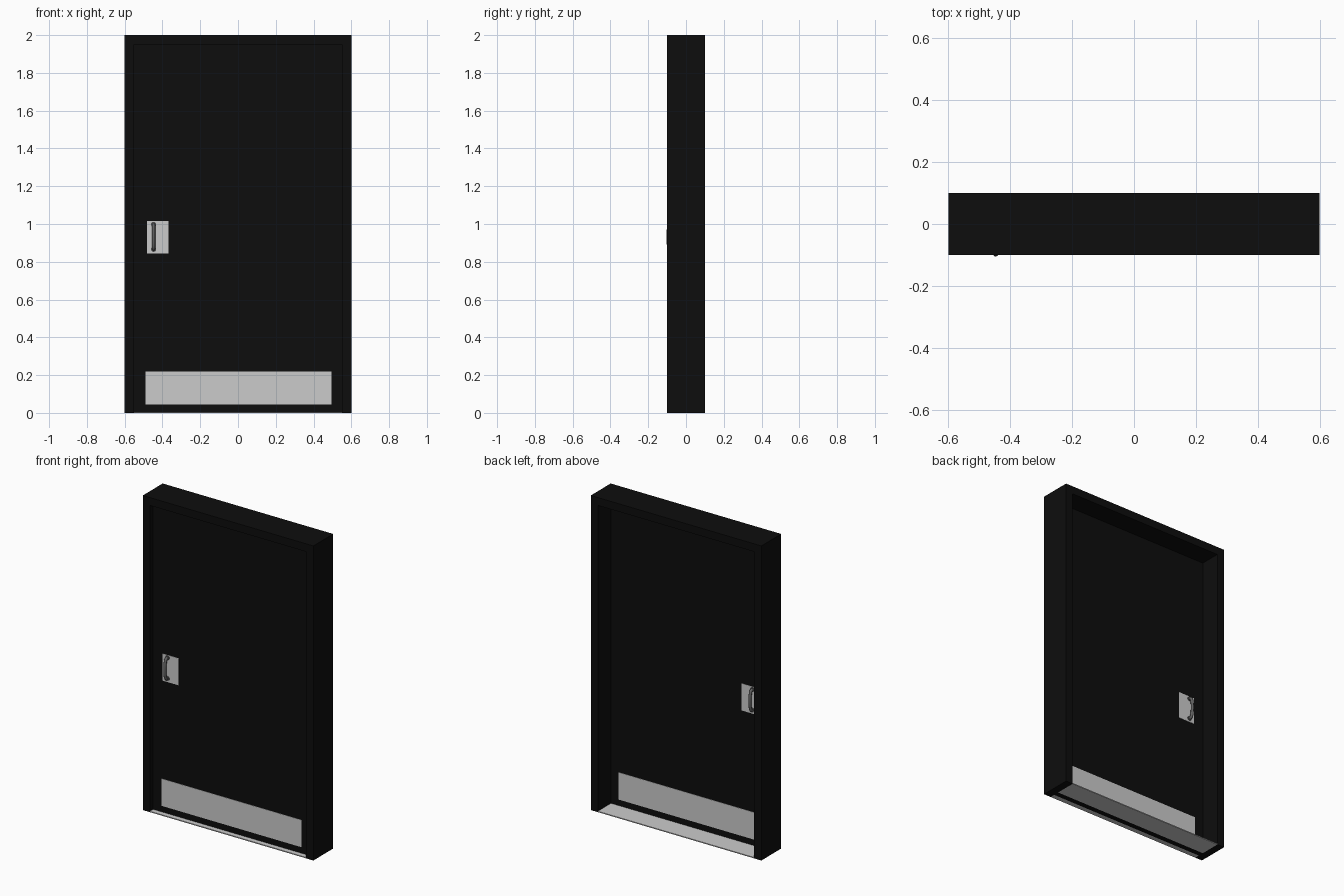
import bpy, bmesh, math
from mathutils import Vector, Matrix

if "Cube" in bpy.data.objects:
    bpy.data.objects.remove(bpy.data.objects["Cube"])


def material(name, v):
    m = bpy.data.materials.new(name)
    m.diffuse_color = (v, v, v, 1)
    m.use_nodes = True
    m.node_tree.nodes["Principled BSDF"].inputs["Base Color"].default_value = m.diffuse_color
    return m


BLACK = material("black_paint", 0.004)
DARK = material("dark_metal", 0.12)
DOOR_Y = -0.05  # mid plane of the door leaf


def finish(name, bm, mat=None):
    me = bpy.data.meshes.new(name)
    bmesh.ops.recalc_face_normals(bm, faces=bm.faces)
    bm.to_mesh(me)
    bm.free()
    ob = bpy.data.objects.new(name, me)
    bpy.context.collection.objects.link(ob)
    if mat:
        me.materials.append(mat)
    return ob


def box(name, x, y, z, mat=None):
    bm = bmesh.new()
    size = [b - a for a, b in (x, y, z)]
    mid = [(a + b) / 2 for a, b in (x, y, z)]
    bmesh.ops.create_cube(bm, size=1, matrix=Matrix.Translation(mid) @ Matrix.Diagonal((*size, 1)))
    return finish(name, bm, mat)


# Frame: an upside-down U profile extruded through the wall depth
bm = bmesh.new()
outline = [(-.6, 0), (-.6, 2), (.6, 2), (.6, 0), (.55, 0), (.55, 1.95), (-.55, 1.95), (-.55, 0)]
face = bm.faces.new([bm.verts.new((x, -.1, z)) for x, z in outline])
ext = bmesh.ops.extrude_face_region(bm, geom=[face])
bmesh.ops.translate(bm, vec=(0, .2, 0), verts=[v for v in ext["geom"] if isinstance(v, bmesh.types.BMVert)])
finish("door_frame", bm, BLACK)

# Door leaf, with threshold strips either side of it
box("door_leaf", (-.55, .55), (-.068, -.032), (0, 1.95), BLACK)
box("threshold_front", (-.55, .55), (-.1, -.068), (0, .006))
box("threshold_back", (-.55, .55), (-.032, .1), (0, .006))


def pull_handle(name, side):
    surface = DOOR_Y + side * .02
    hx, z0, z1 = -.447, .866, .998
    # Bowed bar swept along a rounded path
    cu = bpy.data.curves.new(name, 'CURVE')
    cu.dimensions = '3D'
    cu.bevel_depth = .009
    cu.bevel_resolution = 3
    cu.use_fill_caps = True
    sp = cu.splines.new('POLY')
    n = 16
    sp.points.add(n)
    for i, p in enumerate(sp.points):
        a = math.pi * i / n
        out = .026 * math.sin(a) ** .5 if 0 < i < n else 0
        z = (z0 + z1) / 2 - (z1 - z0) / 2 * math.cos(a)
        p.co = (hx, surface + side * out, z, 1)
    ob = bpy.data.objects.new(name, cu)
    bpy.context.collection.objects.link(ob)
    cu.materials.append(DARK)
    for s in cu.splines:
        s.use_smooth = True
    # Round mounting rosettes at both ends
    bm = bmesh.new()
    for z in (z0, z1):
        rot = Matrix.Rotation(math.pi / 2, 4, 'X')
        bmesh.ops.create_cone(bm, cap_ends=True, segments=24, radius1=.014, radius2=.014, depth=.006,
                              matrix=Matrix.Translation((hx, surface + side * .002, z)) @ rot)
    finish(name + "_rosettes", bm, DARK)


# Kick plates, push plates and pull handles on both faces
for label, side in (("front", -1), ("back", 1)):
    y = sorted((DOOR_Y + side * .017, DOOR_Y + side * .02))
    box("kick_plate_" + label, (-.49, .495), y, (.045, .218))
    box("handle_plate_" + label, (-.482, -.368), y, (.843, 1.015))
    pull_handle("pull_handle_" + label, side)
